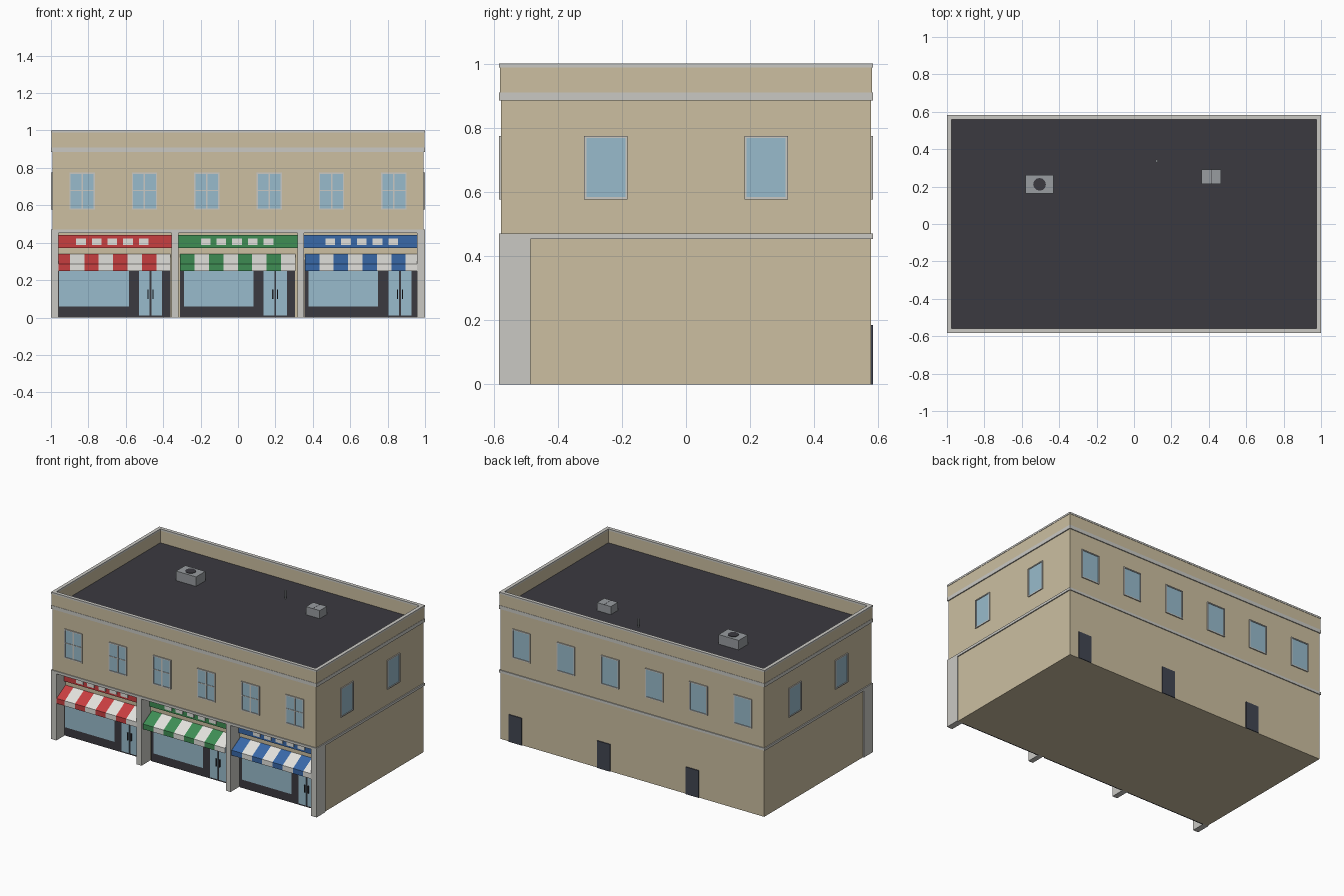
import bpy, bmesh
from math import pi
from mathutils import Matrix, Vector

if "Cube" in bpy.data.objects:
    bpy.data.objects.remove(bpy.data.objects["Cube"])


def mat(name, r, g, b):
    lin = [((c / 255 + 0.055) / 1.055) ** 2.4 for c in (r, g, b)]
    m = bpy.data.materials.new(name)
    m.use_nodes = True
    m.diffuse_color = (*lin, 1)
    bsdf = next(n for n in m.node_tree.nodes if n.type == 'BSDF_PRINCIPLED')
    bsdf.inputs["Base Color"].default_value = (*lin, 1)
    return m


TAN = mat("tan wall", 204, 191, 161)
TRIM = mat("pale trim", 202, 201, 196)
GLASS = mat("window glass", 152, 187, 204)
DARK = mat("charcoal", 59, 58, 64)
DOOR = mat("slate door", 66, 70, 82)
METAL = mat("roof metal", 152, 156, 160)
WHITE = mat("awning white", 226, 225, 220)
RED = mat("shop red", 200, 62, 64)
GREEN = mat("shop green", 62, 141, 84)
BLUE = mat("shop blue", 56, 104, 168)


def finish(name, bm, *mats):
    bmesh.ops.recalc_face_normals(bm, faces=bm.faces)
    me = bpy.data.meshes.new(name)
    bm.to_mesh(me)
    bm.free()
    ob = bpy.data.objects.new(name, me)
    bpy.context.collection.objects.link(ob)
    for m in mats:
        me.materials.append(m)
    return ob


def add_box(bm, x, y, z, idx=0, turn=None):
    """Box from (min, max) pairs, optionally turned."""
    lo, hi = Vector((x[0], y[0], z[0])), Vector((x[1], y[1], z[1]))
    mx = Matrix.Translation((lo + hi) / 2) @ Matrix.Diagonal((*(hi - lo), 1))
    vs = bmesh.ops.create_cube(bm, size=1, matrix=(turn or Matrix()) @ mx)["verts"]
    for f in {f for v in vs for f in v.link_faces}:
        f.material_index = idx


def box(name, m, x, y, z):
    bm = bmesh.new()
    add_box(bm, x, y, z)
    return finish(name, bm, m)


def extrude_x(bm, profile, x0, x1):
    """Solid from a y-z profile swept along x."""
    a, b = ([bm.verts.new((x, y, z)) for y, z in profile] for x in (x0, x1))
    n = len(profile)
    faces = [bm.faces.new(a), bm.faces.new(b)]
    faces += [bm.faces.new((a[i], a[(i + 1) % n], b[(i + 1) % n], b[i])) for i in range(n)]
    return faces


def ring(name, m, hx, hy, t, z0, z1):
    """Rectangular band around the building."""
    bm = bmesh.new()
    loops = [[bm.verts.new((sx * (hx - d), sy * (hy - d), z))
              for sx, sy in ((-1, -1), (1, -1), (1, 1), (-1, 1))]
             for d, z in ((0, z0), (0, z1), (t, z1), (t, z0))]
    for k in range(4):
        a, b = loops[k], loops[(k + 1) % 4]
        for i in range(4):
            j = (i + 1) % 4
            bm.faces.new((a[i], a[j], b[j], b[i]))
    return finish(name, bm, m)


BX, BY, REC = 0.993, 0.577, -0.485   # wall half sizes, shopfront plane
ROOF = 0.905

# Main body with recessed ground floor, dark roof deck
bm = bmesh.new()
for f in extrude_x(bm, [(REC, 0), (BY, 0), (BY, ROOF), (-BY, ROOF), (-BY, 0.455), (REC, 0.455)], -BX, BX):
    f.normal_update()
    if abs(f.normal.z) > 0.9 and f.calc_center_median().z > 0.9:
        f.material_index = 1
finish("building_body", bm, TAN, DARK)

# Bands and parapet
ring("floor_ledge", TRIM, 1, 0.583, 0.01, 0.453, 0.47)
ring("cornice_moulding", TRIM, 1, 0.583, 0.01, 0.886, 0.91)
ring("parapet_wall", TAN, 0.998, 0.581, 0.021, 0.9, 0.99)
ring("parapet_cap", TRIM, 1, 0.583, 0.024, 0.988, 1)

# Piers between the shops
for name, x0, x1 in (("right_corner", -1, -0.96), ("right_middle", -0.355, -0.318),
                     ("left_middle", 0.317, 0.352), ("left_corner", 0.958, 1)):
    box(name + "_pier", TRIM, (x0, x1), (-0.583, REC), (0, 0.455))


# Upper windows
def window(name, u, wall, angle, mullions):
    turn = Matrix.Rotation(angle, 4, 'Z')
    bm = bmesh.new()
    w, z0, z1, t = 0.068, 0.577, 0.775, 0.007
    d = (-wall - 0.0065, -wall)
    for x, z in (((u - w, u - w + t), (z0, z1)), ((u + w - t, u + w), (z0, z1)),
                 ((u - w + t, u + w - t), (z0, z0 + t)), ((u - w + t, u + w - t), (z1 - t, z1))):
        add_box(bm, x, d, z, 0, turn)
    add_box(bm, (u - w + t, u + w - t), (-wall - 0.002, -wall), (z0 + t, z1 - t), 1, turn)
    if mullions:
        e = (-wall - 0.005, -wall - 0.002)
        add_box(bm, (u - 0.004, u + 0.004), e, (z0 + t, z1 - t), 0, turn)
        add_box(bm, (u - w + t, u + w - t), e, (0.677, 0.682), 0, turn)
    finish(name, bm, TRIM, GLASS)


for i in range(6):
    u = (i - 2.5) / 3
    window(f"front_window_{i + 1}", u, BY, 0, True)
    window(f"back_window_{i + 1}", u, BY, pi, False)
for s in (-0.25, 0.25):
    tag = "front" if s < 0 else "rear"
    window(f"left_side_{tag}_window", s, BX, pi / 2, False)
    window(f"right_side_{tag}_window", -s, BX, -pi / 2, False)

# Shops
for tag, colour, cx in (("red", RED, -2 / 3), ("green", GREEN, 0), ("blue", BLUE, 2 / 3)):
    x0, x1 = max(cx - 0.318, -0.96), min(cx + 0.317, 0.958)

    # Shopfront frame, display window and double door
    bm = bmesh.new()
    add_box(bm, (max(cx - 0.31, x0), min(cx + 0.305, x1)), (REC - 0.008, REC), (0, 0.31), 0)
    glass_y = (REC - 0.011, REC - 0.008)
    add_box(bm, (cx - 0.29, cx + 0.083), glass_y, (0.058, 0.285), 1)
    for a, b, h in ((0.137, 0.194, 0.186), (0.204, 0.261, 0.212)):
        add_box(bm, (cx + a, cx + b), glass_y, (0.01, 0.285), 1)
        add_box(bm, (cx + h - 0.003, cx + h + 0.003), (REC - 0.02, REC - 0.011), (0.1, 0.15), 0)
    finish(tag + "_shopfront", bm, DARK, GLASS)

    # Sign board with blank tiles
    bm = bmesh.new()
    add_box(bm, (x0, x1), (REC - 0.015, REC), (0.372, 0.44), 0)
    for i in range(5):
        tx = (x0 + x1) / 2 + (i - 2) * 0.084 + (0.055 if tag == "blue" else -0.005 if tag == "green" else -0.055)
        tx = cx + (i - 2) * 0.084 - 0.005
        add_box(bm, (tx - 0.026, tx + 0.026), (REC - 0.021, REC - 0.015), (0.387, 0.422), 1)
    finish(tag + "_sign_board", bm, colour, WHITE)

    # Striped awning with a hanging valance
    bm = bmesh.new()
    section = [(REC, 0.34), (-0.58, 0.285), (-0.58, 0.25), (-0.575, 0.25), (-0.575, 0.282), (REC, 0.333)]
    for i in range(8):
        a = cx - 0.309 + i * 0.077
        for f in extrude_x(bm, section, a, a + 0.077):
            f.material_index = i % 2
    finish(tag + "_awning", bm, colour, WHITE)

    # Rear service door
    box(tag + "_rear_door", DOOR, (cx + 0.163, cx + 0.261), (BY, 0.583), (0, 0.185))


def cylinder(name, m, x, y, z0, z1, r, sides):
    bm = bmesh.new()
    bmesh.ops.create_cone(bm, cap_ends=True, segments=sides, radius1=r, radius2=r, depth=z1 - z0,
                          matrix=Matrix.Translation((x, y, (z0 + z1) / 2)))
    return finish(name, bm, m)


# Roof equipment
box("large_air_unit", METAL, (-0.58, -0.43), (0.163, 0.262), (ROOF, 0.97))
cylinder("air_unit_fan", DARK, -0.505, 0.212, 0.968, 0.973, 0.034, 12)
box("small_air_unit", METAL, (0.362, 0.465), (0.215, 0.292), (ROOF, 0.96))
box("small_unit_seam", DARK, (0.412, 0.414), (0.215, 0.292), (0.958, 0.961))
cylinder("vent_pipe", METAL, 0.122, 0.337, ROOF, 0.96, 0.007, 10)
